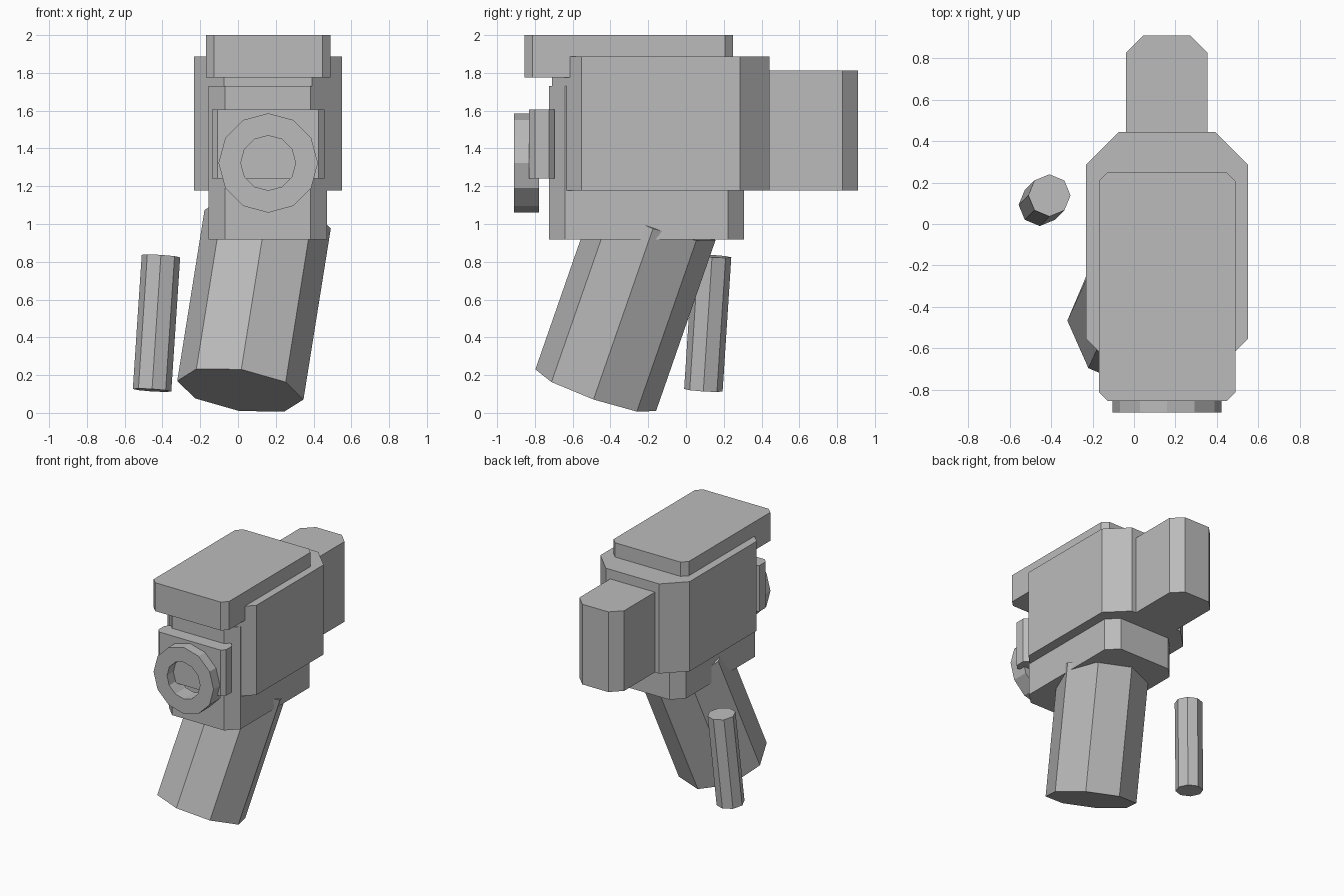
import bpy, bmesh, math
from mathutils import Vector

if "Cube" in bpy.data.objects:
    bpy.data.objects.remove(bpy.data.objects["Cube"])

grey = bpy.data.materials.new("plain_grey")
grey.diffuse_color = (0.5, 0.5, 0.5, 1)
grey.use_nodes = True
grey.node_tree.nodes["Principled BSDF"].inputs["Base Color"].default_value = grey.diffuse_color


def finish(name, bm):
    bmesh.ops.recalc_face_normals(bm, faces=bm.faces)
    mesh = bpy.data.meshes.new(name)
    bm.to_mesh(mesh)
    bm.free()
    mesh.materials.append(grey)
    obj = bpy.data.objects.new(name, mesh)
    bpy.context.collection.objects.link(obj)
    return obj


def chamfered_block(name, x, y, z, c):
    """Box with its four upright edges cut at 45 degrees."""
    (x0, x1), (y0, y1), (z0, z1) = x, y, z
    outline = [(x0 + c, y0), (x1 - c, y0), (x1, y0 + c), (x1, y1 - c),
               (x1 - c, y1), (x0 + c, y1), (x0, y1 - c), (x0, y0 + c)]
    bm = bmesh.new()
    base = bm.faces.new([bm.verts.new((px, py, z0)) for px, py in outline])
    top = bmesh.ops.extrude_face_region(bm, geom=[base])["geom"]
    bmesh.ops.translate(bm, vec=(0, 0, z1 - z0),
                        verts=[v for v in top if isinstance(v, bmesh.types.BMVert)])
    # The extrusion keeps the bottom face, closing the block
    return finish(name, bm)


def rod(name, bottom, top, radius, first_corner, sides=8):
    """Straight prism between two points, one corner aimed at first_corner."""
    a, b = Vector(bottom), Vector(top)
    axis = (b - a).normalized()
    u = Vector(first_corner)
    u = (u - axis * u.dot(axis)).normalized()
    v = axis.cross(u)
    bm = bmesh.new()
    rings = []
    for centre in (a, b):
        ring = []
        for i in range(sides):
            t = math.tau * i / sides
            ring.append(bm.verts.new(centre + radius * (u * math.cos(t) + v * math.sin(t))))
        rings.append(ring)
        bm.faces.new(ring)
    for i in range(sides):
        j = (i + 1) % sides
        bm.faces.new((rings[0][i], rings[0][j], rings[1][j], rings[1][i]))
    return finish(name, bm)


def lens_ring(name, cx, cz, y0, y1, outer, inner, sides=12):
    """Open ring along y, swept from a rectangular section."""
    bm = bmesh.new()
    section = [(outer, y0), (outer, y1), (inner, y1), (inner, y0)]
    loops = []
    for i in range(sides):
        t = math.tau * i / sides
        loops.append([bm.verts.new((cx + r * math.cos(t), y, cz + r * math.sin(t)))
                      for r, y in section])
    for i in range(sides):
        p, q = loops[i], loops[(i + 1) % sides]
        for k in range(4):
            m = (k + 1) % 4
            bm.faces.new((p[k], p[m], q[m], q[k]))
    return finish(name, bm)


# Camera housing
chamfered_block("top_slab", (-0.17, 0.49), (-0.855, 0.25), (1.775, 2.0), 0.043)
chamfered_block("main_body", (-0.232, 0.55), (-0.71, 0.443), (1.177, 1.887), 0.157)
chamfered_block("lower_block", (-0.155, 0.47), (-0.725, 0.308), (0.917, 1.73), 0.085)
chamfered_block("rear_block", (-0.038, 0.354), (0.1, 0.91), (1.177, 1.812), 0.082)

# Lens mount and ring
chamfered_block("lens_plate", (-0.138, 0.457), (-0.83, -0.695), (1.24, 1.605), 0.03)
lens_ring("lens_ring", 0.16, 1.323, -0.91, -0.778, 0.263, 0.145)

# Slanted main grip and separate small handle
rod("grip", (0.0125, -0.478, 0.12), (0.157, -0.163, 1.025), 0.338, (-0.337, 0.012, 0.05))
rod("small_handle", (-0.455, 0.092, 0.12), (-0.408, 0.138, 0.83), 0.102, (1, 0, 0))
